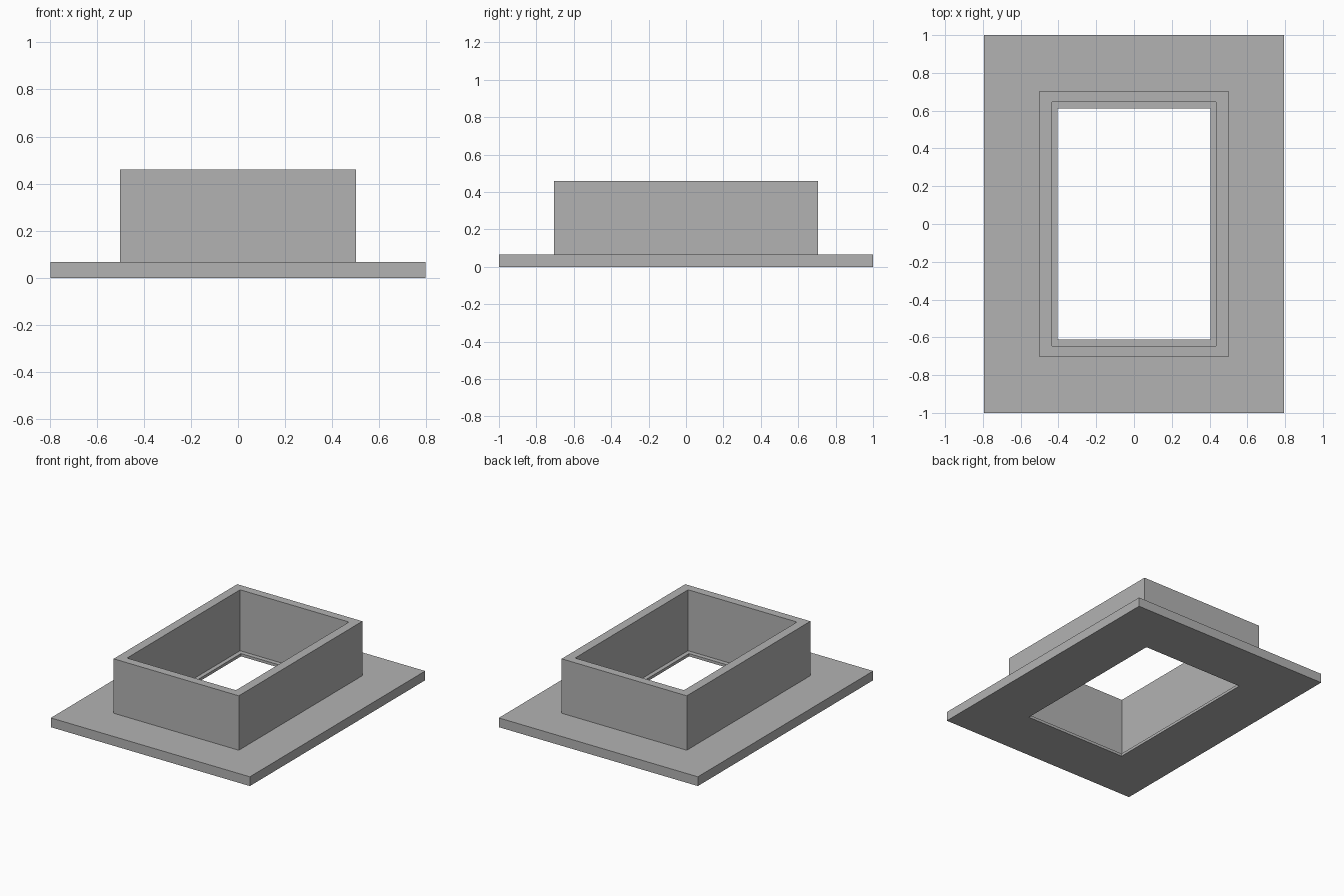
import bpy
import bmesh

cube = bpy.data.objects.get("Cube")
if cube:
    bpy.data.objects.remove(cube, do_unlink=True)

# Single plain grey
GREY = (0.45, 0.45, 0.45, 1.0)
grey = bpy.data.materials.new("plain grey")
grey.use_nodes = True
grey.diffuse_color = GREY
grey.node_tree.nodes["Principled BSDF"].inputs["Base Color"].default_value = GREY


def stepped_ring(name, profile):
    """Closed rectangular ring: sweep (half_x, half_y, z) points round four corners."""
    bm = bmesh.new()
    loops = [[bm.verts.new((sx * hx, sy * hy, z))
              for sx, sy in ((-1, -1), (1, -1), (1, 1), (-1, 1))]
             for hx, hy, z in profile]
    for i, low in enumerate(loops):
        high = loops[(i + 1) % len(loops)]
        for j in range(4):
            k = (j + 1) % 4
            bm.faces.new((low[j], low[k], high[k], high[j]))
    bmesh.ops.recalc_face_normals(bm, faces=bm.faces)
    mesh = bpy.data.meshes.new(name)
    bm.to_mesh(mesh)
    bm.free()
    mesh.materials.append(grey)
    obj = bpy.data.objects.new(name, mesh)
    bpy.context.collection.objects.link(obj)
    return obj


FLANGE = (0.795, 1.0)
WALL = (0.5, 0.705)
POCKET = (0.435, 0.645)
OPENING = (0.405, 0.612)
LEDGE_Z, FLANGE_Z, TOP_Z = 0.02, 0.067, 0.46

# Flange, upright collar and thin inner ledge as one solid
stepped_ring("flanged_collar", [
    (*OPENING, 0), (*FLANGE, 0),
    (*FLANGE, FLANGE_Z), (*WALL, FLANGE_Z),
    (*WALL, TOP_Z), (*POCKET, TOP_Z),
    (*POCKET, LEDGE_Z), (*OPENING, LEDGE_Z),
])
